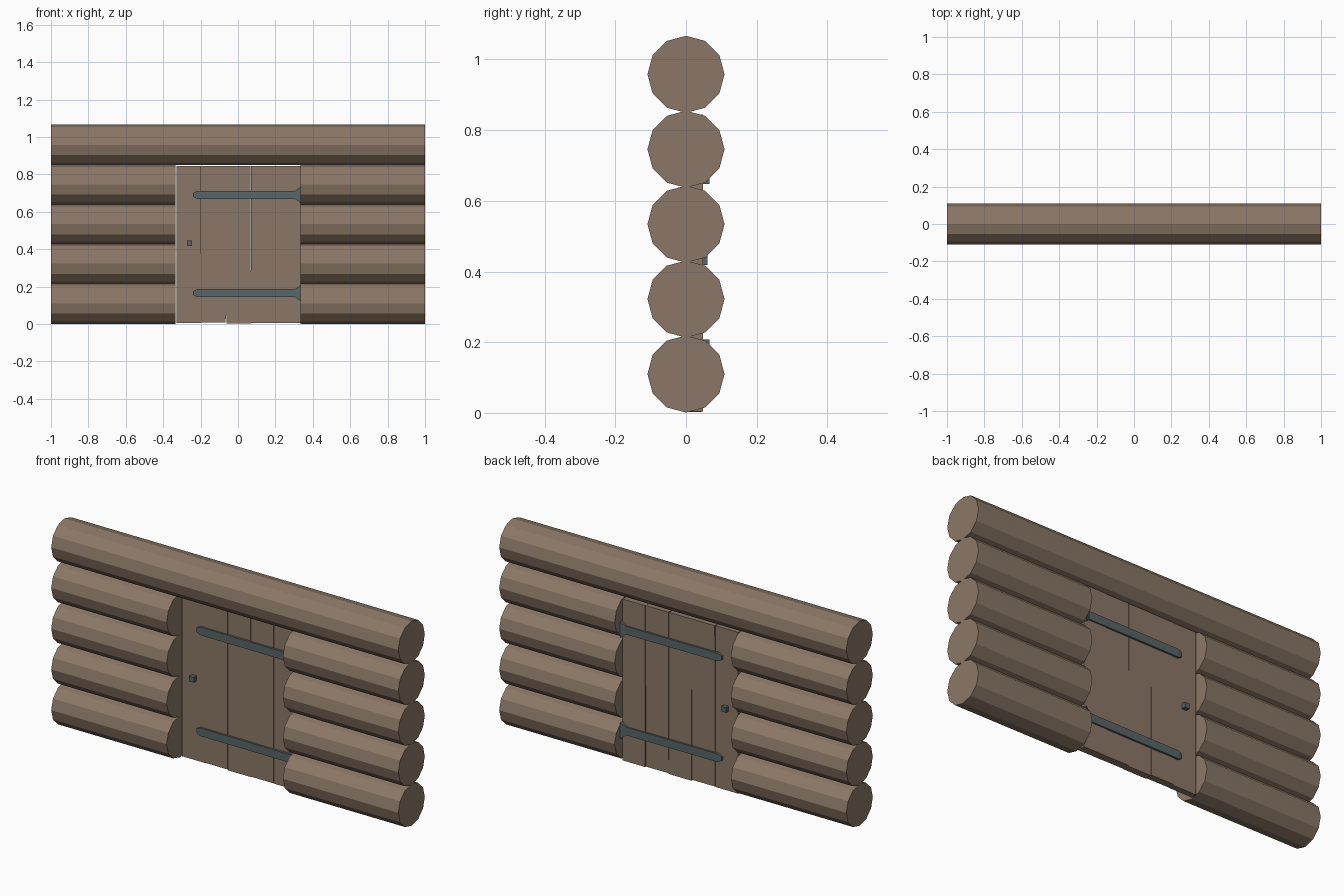
import bpy, bmesh
from math import pi, radians

if "Cube" in bpy.data.objects:
    bpy.data.objects.remove(bpy.data.objects["Cube"])

def material(name, rgb):
    m = bpy.data.materials.new(name)
    m.diffuse_color = (*rgb, 1)
    m.use_nodes = True
    m.node_tree.nodes["Principled BSDF"].inputs["Base Color"].default_value = m.diffuse_color
    return m

WOOD = material("wood", (0.26, 0.187, 0.135))
IRON = material("iron", (0.1, 0.13, 0.135))

RADIUS, STEP, DOOR_HALF = 0.109, 0.212, 0.335

def log(name, x0, x1, z):
    bpy.ops.mesh.primitive_cylinder_add(vertices=12, radius=RADIUS, depth=x1 - x0,
                                        location=((x0 + x1) / 2, 0, z), rotation=(0, pi / 2, 0))
    ob = bpy.context.object
    ob.name = name
    ob.data.materials.append(WOOD)

def box(name, x, y, z, mat, tilt=0):
    center = [(a + b) / 2 for a, b in (x, y, z)]
    bpy.ops.mesh.primitive_cube_add(size=1, location=center, rotation=(0, tilt, 0))
    ob = bpy.context.object
    ob.name = name
    ob.scale = [b - a for a, b in (x, y, z)]
    ob.data.materials.append(mat)

def strap(name, z):
    # Stations along the strap: x, half height, half thickness
    stations = [(-0.24, 0.010, 0.024), (-0.22, 0.021, 0.027),
                (0.305, 0.021, 0.030), (0.333, 0.042, 0.041)]
    bm = bmesh.new()
    rings = [[bm.verts.new((x, 0.0255 + sy * t, z + sz * h))
              for sy, sz in ((-1, -1), (1, -1), (1, 1), (-1, 1))] for x, h, t in stations]
    for a, b in zip(rings, rings[1:]):
        for i in range(4):
            j = (i + 1) % 4
            bm.faces.new((a[i], a[j], b[j], b[i]))
    bm.faces.new(rings[0])
    bm.faces.new(rings[-1])
    bmesh.ops.recalc_face_normals(bm, faces=bm.faces)
    me = bpy.data.meshes.new(name)
    bm.to_mesh(me)
    bm.free()
    me.materials.append(IRON)
    bpy.context.collection.objects.link(bpy.data.objects.new(name, me))

# Wall logs either side of the doorway, with one full log across the top
for i in range(4):
    z = RADIUS + 0.001 + i * STEP
    log(f"left_log_{i + 1}", -1, -DOOR_HALF, z)
    log(f"right_log_{i + 1}", DOOR_HALF, 1, z)
log("lintel_log", -1, 1, RADIUS + 0.001 + 4 * STEP)

# Door planks, slightly uneven
planks = [(0.010, 0.040, 0.004, 0.0), (0.007, 0.043, 0.007, 0.1), (0.009, 0.044, 0.002, -0.15),
          (0.006, 0.045, 0.006, 0.15), (0.008, 0.048, 0.004, 0.0)]
for i, (y0, y1, z0, tilt) in enumerate(planks):
    x = -0.329 + i * 0.1326
    box(f"door_plank_{i + 1}", (x, x + 0.1316), (y0, y1), (z0, 0.844), WOOD, radians(tilt))

# Ironwork running through to both door faces
strap("upper_hinge_strap", 0.69)
strap("lower_hinge_strap", 0.165)
box("door_knob", (-0.273, -0.246), (-0.012, 0.061), (0.418, 0.445), IRON)
